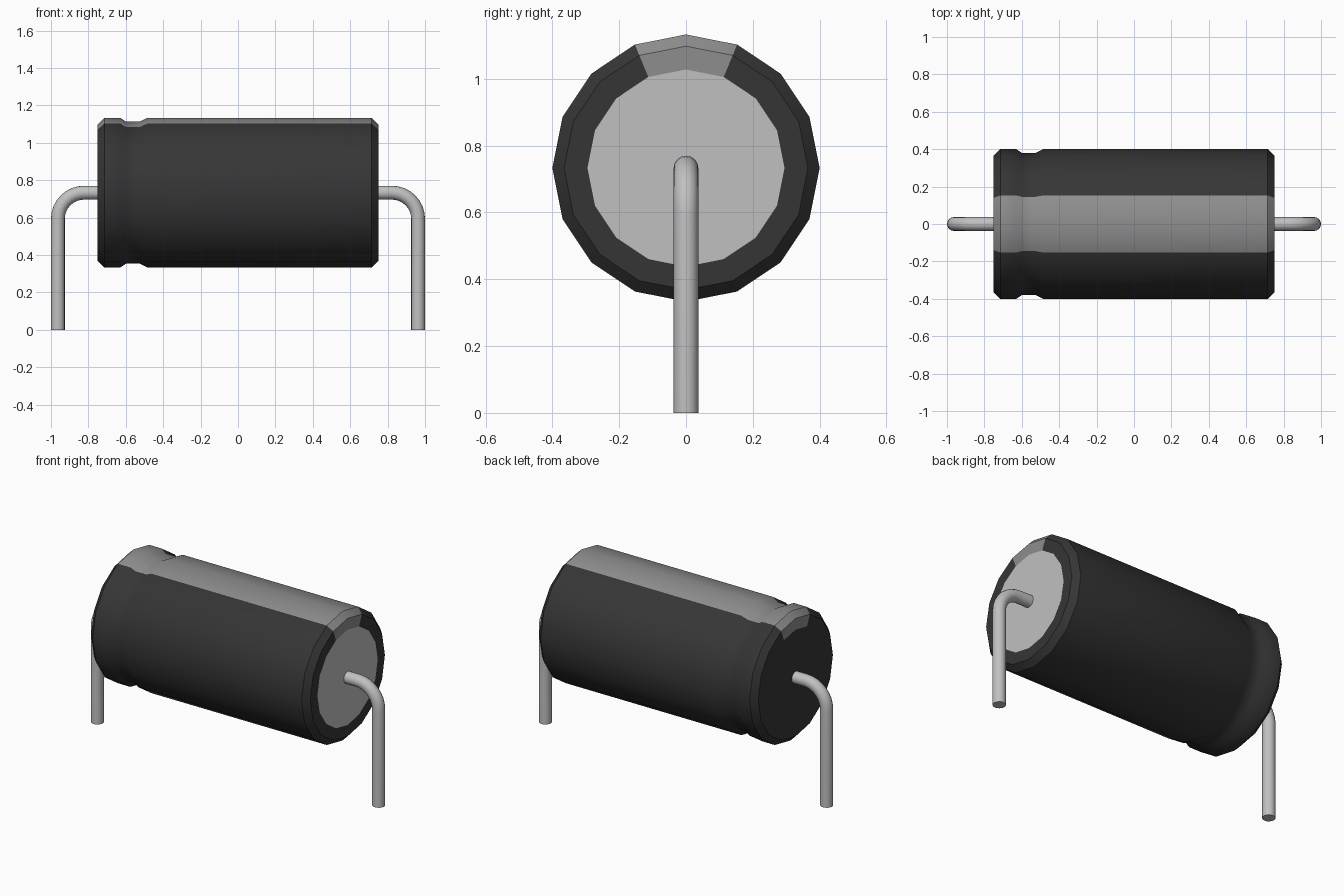
import bpy
import bmesh
import math

if "Cube" in bpy.data.objects:
    bpy.data.objects.remove(bpy.data.objects["Cube"])

AXIS_Z = 0.733      # height of the can's axis
SIDES = 16
WIRE_R = 0.037


def material(name, value):
    m = bpy.data.materials.new(name)
    m.use_nodes = True
    color = (value, value, value, 1)
    m.diffuse_color = color
    m.node_tree.nodes["Principled BSDF"].inputs["Base Color"].default_value = color
    return m


dark = material("dark sleeve", 0.036)
stripe = material("grey stripe", 0.27)
metal = material("light metal", 0.53)


def smooth(obj, degrees):
    bpy.ops.object.select_all(action="DESELECT")
    obj.select_set(True)
    bpy.context.view_layer.objects.active = obj
    bpy.ops.object.shade_smooth_by_angle(angle=math.radians(degrees))


# Can: profile (x, radius) turned around the x axis, with a crimp near one end
profile = [(-0.75, 0.295), (-0.75, 0.365), (-0.715, 0.4), (-0.63, 0.4),
           (-0.6, 0.38), (-0.525, 0.38), (-0.485, 0.4),
           (0.715, 0.4), (0.75, 0.365), (0.75, 0.295)]
bm = bmesh.new()
rings = []
for x, r in profile:
    ring = []
    for i in range(SIDES):
        a = 2 * math.pi * i / SIDES
        ring.append(bm.verts.new((x, r * math.sin(a), AXIS_Z + r * math.cos(a))))
    rings.append(ring)
for a, b in zip(rings, rings[1:]):
    for i in range(SIDES):
        j = (i + 1) % SIDES
        f = bm.faces.new((a[i], a[j], b[j], b[i]))
        # the two topmost sides carry the stripe
        f.material_index = 1 if i in (0, SIDES - 1) else 0
bm.faces.new(rings[0])
bm.faces.new(rings[-1]).material_index = 2      # bare metal end
bmesh.ops.recalc_face_normals(bm, faces=bm.faces)
mesh = bpy.data.meshes.new("can")
bm.to_mesh(mesh)
bm.free()
can = bpy.data.objects.new("can", mesh)
bpy.context.collection.objects.link(can)
for m in (dark, stripe, metal):
    mesh.materials.append(m)
smooth(can, 40)


# Lead wires: straight out, rounded bend, then straight down
def lead(name, side):
    bend = 0.14
    leg_x = 1 - WIRE_R
    path = [(0.745, AXIS_Z)]
    for k in range(9):
        a = math.pi / 2 * k / 8
        path.append((leg_x - bend + bend * math.sin(a),
                     AXIS_Z - bend + bend * math.cos(a)))
    path.append((leg_x, 0))
    curve = bpy.data.curves.new(name, "CURVE")
    curve.dimensions = "3D"
    curve.bevel_depth = WIRE_R
    curve.bevel_resolution = 6
    curve.use_fill_caps = True
    spline = curve.splines.new("POLY")
    spline.points.add(len(path) - 1)
    for p, (x, z) in zip(spline.points, path):
        p.co = (side * x, 0, z, 1)
    curve.materials.append(metal)
    obj = bpy.data.objects.new(name, curve)
    bpy.context.collection.objects.link(obj)
    bpy.ops.object.select_all(action="DESELECT")
    obj.select_set(True)
    bpy.context.view_layer.objects.active = obj
    bpy.ops.object.convert(target="MESH")
    smooth(bpy.context.view_layer.objects.active, 40)


lead("left_lead", 1)
lead("right_lead", -1)
